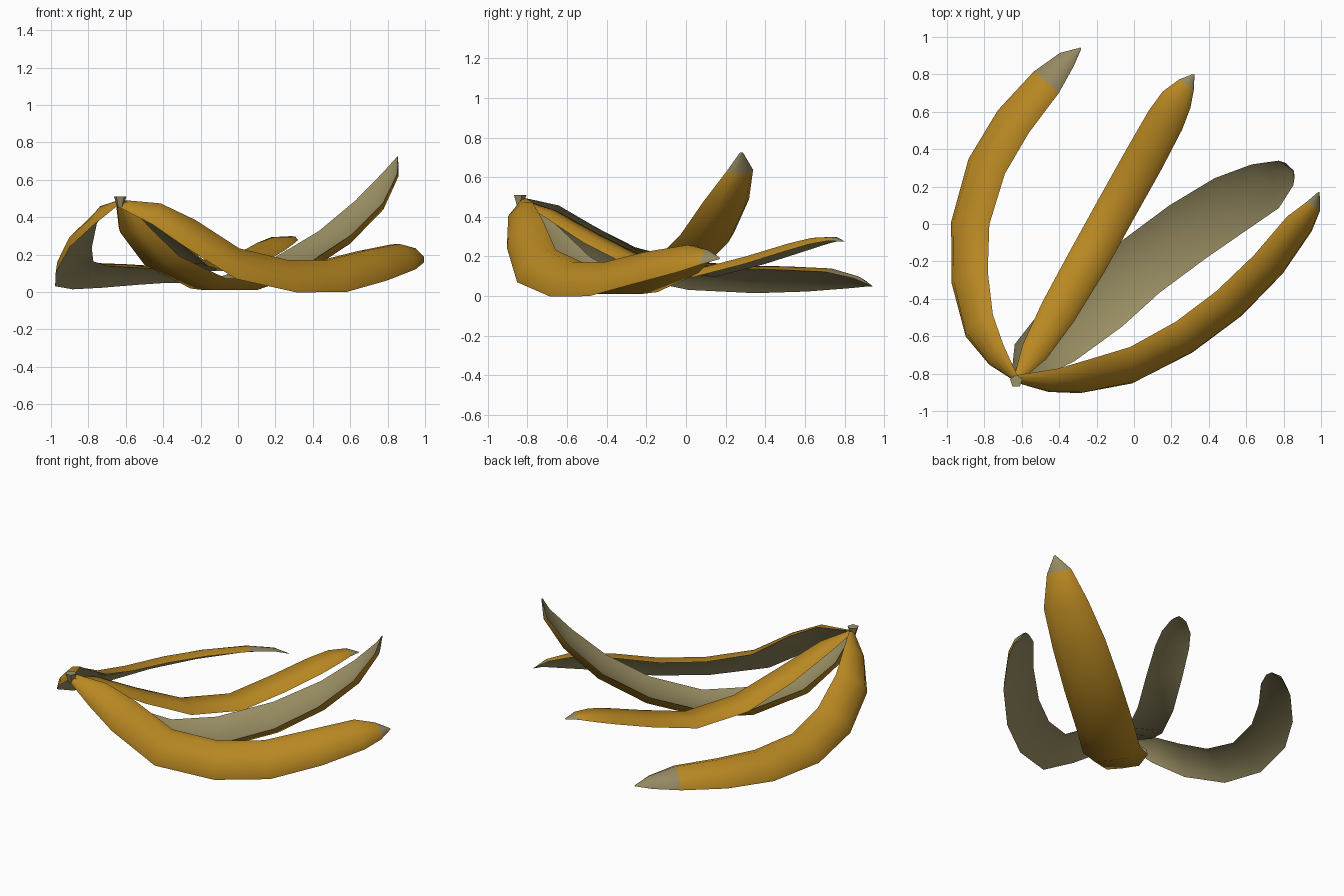
import bpy
import bmesh
from math import radians, sin, cos
from mathutils import Vector

cube = bpy.data.objects.get("Cube")
if cube:
    bpy.data.objects.remove(cube, do_unlink=True)


def material(name, rgb):
    mat = bpy.data.materials.new(name)
    mat.use_nodes = True
    colour = (*rgb, 1)
    mat.diffuse_color = colour
    mat.node_tree.nodes["Principled BSDF"].inputs["Base Color"].default_value = colour
    return mat


YELLOW = material("ripe_yellow_skin", (0.485, 0.247, 0.016))
CREAM = material("cream_inner_skin", (0.33, 0.28, 0.13))
TIP = material("dull_tip_skin", (0.3, 0.25, 0.12))

# Cross-section of a peel strip: outer skin from edge to edge, then back inside
OUTER = [(-1, 0), (-0.62, 0.75), (0, 0.8), (0.62, 0.75), (1, 0)]
INNER = [(0.55, 0.3), (0, 0.3), (-0.55, 0.3)]
SECTION = OUTER + INNER
WIDTHS = [0.2, 0.68, 0.92, 1, 1, 1, 0.95, 0.8, 0.45, 0.04]


def finish(name, bm, mats):
    bmesh.ops.recalc_face_normals(bm, faces=bm.faces)
    mesh = bpy.data.meshes.new(name)
    bm.to_mesh(mesh)
    bm.free()
    for mat in mats:
        mesh.materials.append(mat)
    obj = bpy.data.objects.new(name, mesh)
    bpy.context.collection.objects.link(obj)
    bpy.ops.object.select_all(action='DESELECT')
    obj.select_set(True)
    bpy.context.view_layer.objects.active = obj
    bpy.ops.object.shade_smooth_by_angle(angle=radians(55))


def peel_strip(name, path, half_width, roll_start, roll_end, tip_rings=1, depth=0.5):
    """Sweep the section along the path; roll turns the outer skin sideways."""
    points = [Vector(p) for p in path]
    last = len(points) - 1
    bm = bmesh.new()
    rings = []
    for i, centre in enumerate(points):
        tangent = (points[min(i + 1, last)] - points[max(i - 1, 0)]).normalized()
        side = tangent.cross(Vector((0, 0, 1))).normalized()
        up = side.cross(tangent)
        roll = radians(roll_start + (roll_end - roll_start) * i / last)
        across = side * cos(roll) - up * sin(roll)
        out = up * cos(roll) + side * sin(roll)
        width = half_width * WIDTHS[i]
        rings.append([bm.verts.new(centre + across * width * u
                                   + out * width * depth * (h - 0.45))
                      for u, h in SECTION])
    count = len(SECTION)
    for i in range(last):
        for j in range(count):
            k = (j + 1) % count
            face = bm.faces.new((rings[i][j], rings[i][k],
                                 rings[i + 1][k], rings[i + 1][j]))
            if j >= len(OUTER) - 1:
                face.material_index = 1
            elif i >= last - tip_rings:
                face.material_index = 2
    bm.faces.new(rings[0])
    bm.faces.new(rings[-1])
    finish(name, bm, (YELLOW, CREAM, TIP))


# Strip curling round the right side, skin facing up and outward
peel_strip("right_peel_strip", [
    (-0.64, -0.82, 0.48), (-0.75, -0.7, 0.42), (-0.845, -0.54, 0.32),
    (-0.895, -0.28, 0.19), (-0.89, 0.01, 0.12), (-0.8, 0.315, 0.1),
    (-0.655, 0.555, 0.1), (-0.475, 0.765, 0.1), (-0.36, 0.885, 0.08),
    (-0.285, 0.94, 0.05)],
    0.122, -44, -20, tip_rings=2)

# Straight strip running to the back, skin facing up
peel_strip("back_peel_strip", [
    (-0.62, -0.82, 0.48), (-0.53, -0.68, 0.42), (-0.4, -0.46, 0.29),
    (-0.25, -0.2, 0.16), (-0.09, 0.09, 0.12), (0.05, 0.34, 0.185),
    (0.165, 0.55, 0.25), (0.225, 0.66, 0.28), (0.28, 0.745, 0.29),
    (0.32, 0.8, 0.275)],
    0.108, 0, 0)

# Wide strip lying with its skin downward and its end curling up
peel_strip("raised_peel_strip", [
    (-0.63, -0.82, 0.48), (-0.57, -0.74, 0.33), (-0.43, -0.62, 0.165),
    (-0.18, -0.42, 0.04), (0.03, -0.23, 0.04), (0.3, -0.03, 0.135),
    (0.535, 0.12, 0.285), (0.72, 0.215, 0.46), (0.825, 0.28, 0.625),
    (0.855, 0.28, 0.725)],
    0.172, 180, 186)

# Strip curling across the front, skin facing up and forward
peel_strip("front_peel_strip", [
    (-0.64, -0.83, 0.48), (-0.43, -0.85, 0.43), (-0.25, -0.83, 0.33),
    (0, -0.77, 0.17), (0.28, -0.62, 0.105), (0.52, -0.44, 0.105),
    (0.73, -0.23, 0.16), (0.895, -0.01, 0.205), (0.965, 0.09, 0.205),
    (0.99, 0.17, 0.19)],
    0.127, 45, 40)

# Torn stub where the strips meet
bm = bmesh.new()
bmesh.ops.create_cone(bm, cap_ends=True, segments=5, radius1=0.015,
                      radius2=0.035, depth=0.06)
bmesh.ops.translate(bm, verts=bm.verts, vec=(-0.63, -0.84, 0.48))
finish("torn_stub", bm, (CREAM,))
